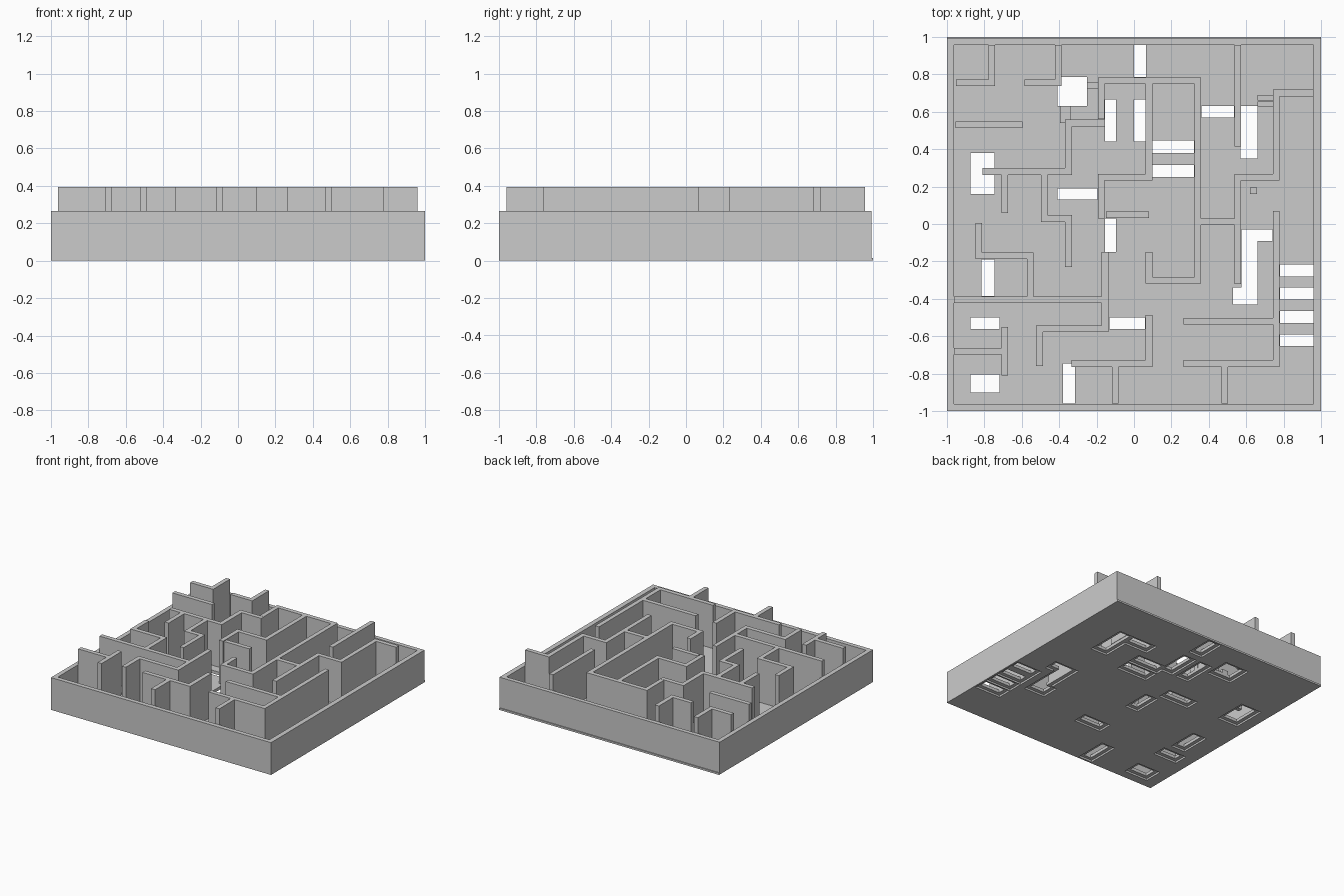
import bpy, bmesh

if "Cube" in bpy.data.objects:
    bpy.data.objects.remove(bpy.data.objects["Cube"])

T = 0.018          # half thickness of a maze wall
FLOOR, RIM, TOP = 0.04, 0.265, 0.395


def plan_solid(name, fills, holes, z0, z1):
    """Extrude the union of plan rectangles (x0,y0,x1,y1) minus the holes."""
    rects = fills + holes
    xs = sorted({round(v, 3) for r in rects for v in (r[0], r[2])})
    ys = sorted({round(v, 3) for r in rects for v in (r[1], r[3])})

    def inside(x, y, group):
        return any(a < x < c and b < y < d for a, b, c, d in group)

    cells = set()
    for i in range(len(xs) - 1):
        for j in range(len(ys) - 1):
            x, y = (xs[i] + xs[i + 1]) / 2, (ys[j] + ys[j + 1]) / 2
            if inside(x, y, fills) and not inside(x, y, holes):
                cells.add((i, j))
    bm = bmesh.new()
    cache = {}

    def v(i, j, k):
        if (i, j, k) not in cache:
            cache[i, j, k] = bm.verts.new((xs[i], ys[j], (z0, z1)[k]))
        return cache[i, j, k]

    for i, j in cells:
        ring = [(i, j), (i + 1, j), (i + 1, j + 1), (i, j + 1)]
        bm.faces.new([v(a, b, 1) for a, b in ring])
        bm.faces.new([v(a, b, 0) for a, b in reversed(ring)])
        for n, (di, dj) in enumerate([(0, -1), (1, 0), (0, 1), (-1, 0)]):
            if (i + di, j + dj) not in cells:
                a, b = ring[n], ring[(n + 1) % 4]
                bm.faces.new([v(*a, 0), v(*b, 0), v(*b, 1), v(*a, 1)])
    me = bpy.data.meshes.new(name)
    bm.to_mesh(me)
    bm.free()
    ob = bpy.data.objects.new(name, me)
    bpy.context.collection.objects.link(ob)
    return ob


def wall_rects(path):
    """Rectangles along an axis-aligned centre line, squared at the corners."""
    out = []
    for n in range(len(path) - 1):
        (ax, ay), (bx, by) = path[n], path[n + 1]
        ea = T if n > 0 else 0
        eb = T if n < len(path) - 2 else 0
        if ay == by:
            s = 1 if bx > ax else -1
            ax, bx = ax - s * ea, bx + s * eb
            out.append((min(ax, bx), ay - T, max(ax, bx), ay + T))
        else:
            s = 1 if by > ay else -1
            ay, by = ay - s * ea, by + s * eb
            out.append((ax - T, min(ay, by), ax + T, max(ay, by)))
    return out


# Floor openings
holes = [
    (-.41, .63, -.25, .785), (-.875, .16, -.745, .38),
    (0, .785, .065, .96), (0, .44, .065, .665), (-.155, .44, -.095, .665),
    (.36, .57, .535, .63), (.57, .35, .66, .63), (-.41, .13, -.195, .19),
    (-.155, -.15, -.095, .03), (-.815, -.385, -.745, -.19),
    (-.875, -.56, -.72, -.5), (-.875, -.9, -.72, -.805),
    (-.38, -.96, -.315, -.745), (-.13, -.56, .06, -.5),
    (.575, -.43, .66, -.03), (.66, -.09, .74, -.03), (.53, -.43, .575, -.34),
]
holes += [(.10, y, .32, y + .065) for y in (.25, .38)]
holes += [(.78, y, .96, y + .063) for y in (-.653, -.528, -.403, -.28)]
M = 0.03
recess = [(max(a - M, -.985), max(b - M, -.985), min(c + M, .985), min(d + M, .985))
          for a, b, c, d in holes]

# Two-layer floor: each opening is recessed underneath
full = [(-1, -1, 1, 1)]
plan_solid("floor_underside", full, recess, 0, 0.015)
plan_solid("floor", [(-1, -1, 1, .992)], holes, 0.015, FLOOR)

# Low outer wall
plan_solid("outer_wall", [(-1, -1, 1, .992)], [(-.963, -.963, .96, .957)], FLOOR, RIM)

# Maze walls, left half then right half
left = [
    [(-.95, .755), (-.76, .755), (-.76, .957)],
    [(-.585, .755), (-.405, .755), (-.405, .957)],
    [(-.955, .53), (-.595, .53)],
    [(-.155, .54), (-.35, .54), (-.35, .28), (-.48, .28), (-.48, .03), (-.35, .03), (-.35, -.23)],
    [(-.81, .28), (-.48, .28)],
    [(-.69, .28), (-.69, .06)],
    [(-.83, .005), (-.83, -.17), (-.555, -.17), (-.555, -.405)],
    [(-.963, -.405), (-.155, -.405)],
    [(-.155, -.15), (-.155, -.56), (-.505, -.56), (-.505, -.76)],
    [(-.963, -.68), (-.69, -.68)],
    [(-.69, -.55), (-.69, -.81)],
    [(.08, -.485), (.08, -.745), (-.335, -.745)],
    [(-.10, -.745), (-.10, -.96)],
]
right = [
    [(-.175, .56), (-.175, .765), (.34, .765), (.34, -.30), (.08, -.30), (.08, -.15)],
    [(.08, .765), (.08, .25), (-.175, .25), (-.175, .03)],
    [(-.15, .05), (.08, .05)],
    [(.34, .012), (.555, .012)],
    [(.96, .70), (.76, .70), (.76, .25), (.555, .25), (.555, -.32)],
    [(.555, .957), (.555, .415)],
    [(.76, .07), (.76, -.745), (.265, -.745)],
    [(.265, -.52), (.76, -.52)],
    [(.485, -.745), (.485, -.96)],
]
plan_solid("maze_walls", [r for p in left + right for r in wall_rects(p)], [], FLOOR, TOP)

# Small low pieces: rungs, stubs and a post
low = [(.66, .625, .742, .655), (.66, .66, .742, .69),
       (-.25, .722, -.193, .755), (-.395, .54, -.34, .63)]
plan_solid("low_stubs", low, [], FLOOR, 0.07)
plan_solid("small_post", [(.62, .16, .657, .195)], [], FLOOR, 0.12)
